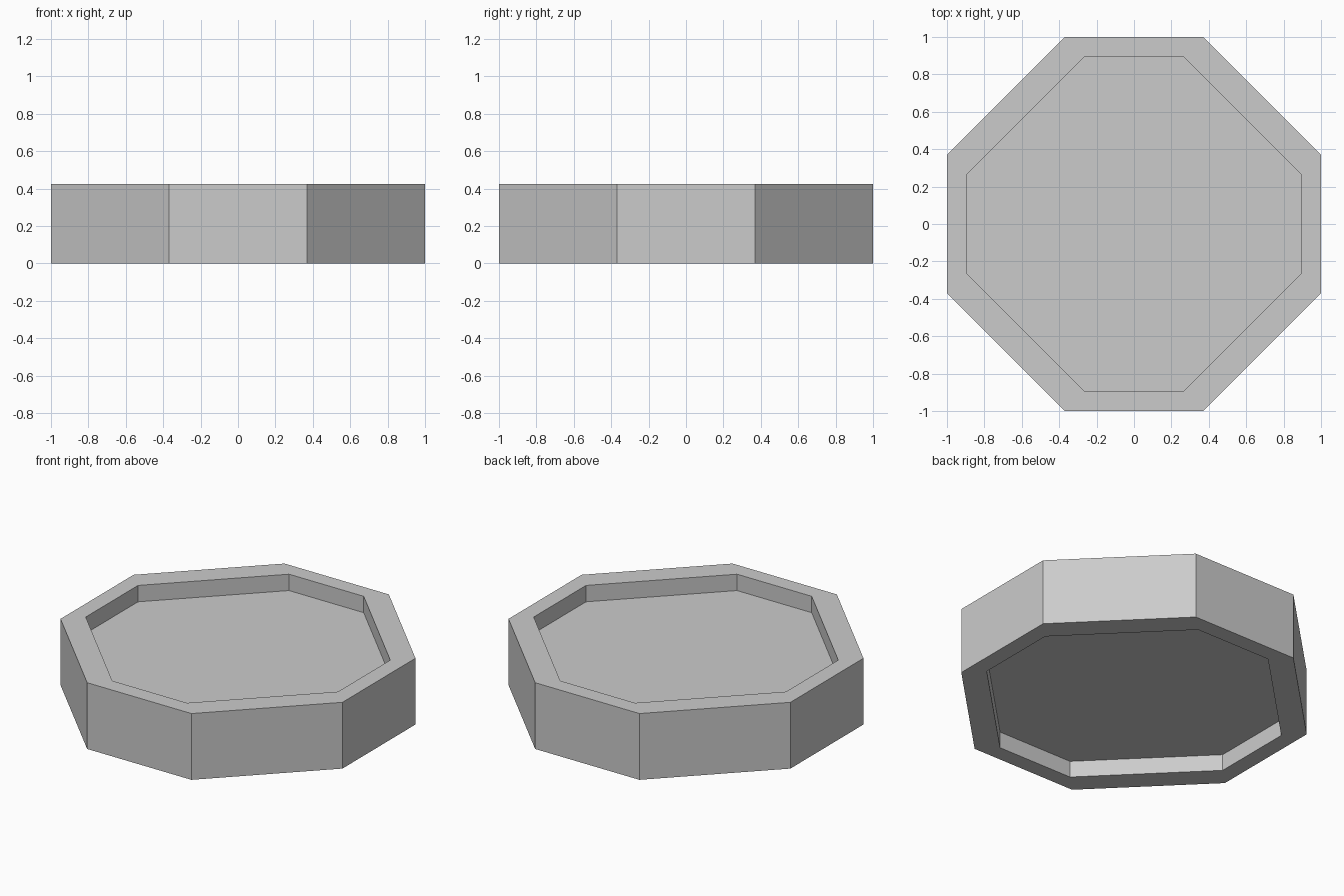
import bpy
import bmesh

HEIGHT = 0.425
RECESS = 0.105

cube = bpy.data.objects.get("Cube")
if cube:
    bpy.data.objects.remove(cube)

# Plain grey material
grey = bpy.data.materials.new("plain_grey")
grey.use_nodes = True
colour = (0.6, 0.6, 0.6, 1)
grey.diffuse_color = colour
grey.node_tree.nodes["Principled BSDF"].inputs["Base Color"].default_value = colour


def octagon(bm, half_width, half_side, z):
    """Ring of eight vertices: a square with its corners cut off."""
    a, b = half_width, half_side
    ring = []
    for _ in range(4):
        ring += [(a, -b), (a, b)] if not ring else [(-y, x) for x, y in ring[-2:]]
    return [bm.verts.new((x, y, z)) for x, y in ring]


# Eight-sided tray: rings run from the lower panel, round the wall, to the upper panel
bm = bmesh.new()
outer = (1.0, 0.37)
inner = (0.895, 0.265)
rings = [
    octagon(bm, *inner, RECESS),
    octagon(bm, *inner, 0),
    octagon(bm, *outer, 0),
    octagon(bm, *outer, HEIGHT),
    octagon(bm, *inner, HEIGHT),
    octagon(bm, *inner, HEIGHT - RECESS),
]
for low, high in zip(rings, rings[1:]):
    for i in range(8):
        j = (i + 1) % 8
        bm.faces.new((low[i], low[j], high[j], high[i]))
bm.faces.new(rings[0][::-1])
bm.faces.new(rings[-1])
bmesh.ops.recalc_face_normals(bm, faces=bm.faces)

mesh = bpy.data.meshes.new("octagonal_tray")
bm.to_mesh(mesh)
bm.free()
mesh.materials.append(grey)
tray = bpy.data.objects.new("octagonal_tray", mesh)
bpy.context.collection.objects.link(tray)
